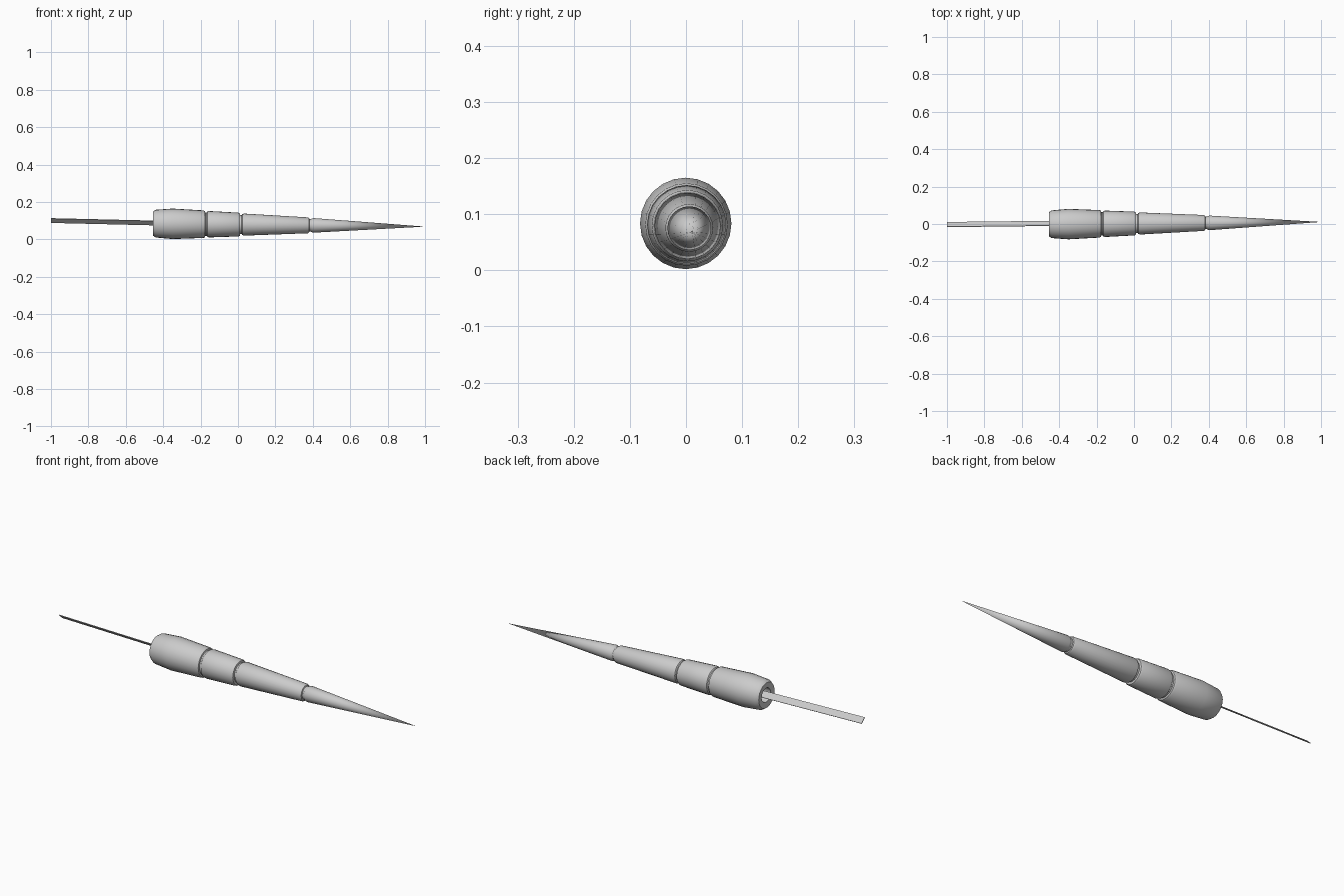
import bpy, bmesh, math
from mathutils import Vector

if "Cube" in bpy.data.objects:
    bpy.data.objects.remove(bpy.data.objects["Cube"])

SIDES = 24


def axis(x):
    """Centre of the slightly tilted body at a given x."""
    t = (x + 0.35) / 1.35
    return Vector((x, 0.0115 * t - 0.0005, 0.0835 - 0.015 * t))


def finish(bm, name):
    bmesh.ops.recalc_face_normals(bm, faces=bm.faces)
    mesh = bpy.data.meshes.new(name)
    bm.to_mesh(mesh)
    bm.free()
    ob = bpy.data.objects.new(name, mesh)
    bpy.context.collection.objects.link(ob)
    return ob


def lathe(name, profile):
    """Revolve (x, radius) points round the body axis; radius 0 closes to a point."""
    bm = bmesh.new()
    rings = []
    for x, r in profile:
        c = axis(x)
        n = SIDES if r > 0 else 1
        rings.append([bm.verts.new(c + Vector((0, r * math.cos(2 * math.pi * i / SIDES),
                                               r * math.sin(2 * math.pi * i / SIDES))))
                      for i in range(n)])
    for a, b in zip(rings, rings[1:]):
        for i in range(SIDES):
            j = (i + 1) % SIDES
            quad = [a[i % len(a)], a[j % len(a)], b[j % len(b)], b[i % len(b)]]
            bm.faces.new(list(dict.fromkeys(quad)))
    ob = finish(bm, name)
    bpy.ops.object.select_all(action='DESELECT')
    ob.select_set(True)
    bpy.context.view_layer.objects.active = ob
    bpy.ops.object.shade_smooth_by_angle(angle=math.radians(30))
    return ob


# Tapered body: open socket, then four segments parted by chamfered grooves
profile = [(-0.30, 0), (-0.30, 0.036), (-0.452, 0.036), (-0.455, 0.064),
           (-0.44, 0.074), (-0.35, 0.0815)]
# (groove x, radius before, neck radius, radius after)
for x, before, neck, after in [(-0.172, 0.0735, 0.062, 0.0705),
                               (0.015, 0.0635, 0.050, 0.0590),
                               (0.385, 0.0425, 0.033, 0.0390)]:
    profile += [(x - 0.012, before), (x - 0.005, before - 0.004), (x - 0.003, neck),
                (x + 0.004, neck), (x + 0.008, after - 0.003), (x + 0.018, after)]
profile.append((1.0, 0))
lathe("tapered_body", profile)

# Flat strip running out of the socket, turned 45 degrees about its length
bm = bmesh.new()
across = Vector((0, 0.0125, -0.0115))
thick = Vector((0, 0.0013, 0.0013))
ends = [Vector((-1.0, -0.003, 0.101)), Vector((-0.30, 0.005, 0.0845))]
loops = [[bm.verts.new(c + across * s + thick * t)
          for s, t in ((1, 1), (-1, 1), (-1, -1), (1, -1))] for c in ends]
for i in range(4):
    j = (i + 1) % 4
    bm.faces.new((loops[0][i], loops[0][j], loops[1][j], loops[1][i]))
for loop in loops:
    bm.faces.new(loop)
finish(bm, "flat_strip")
